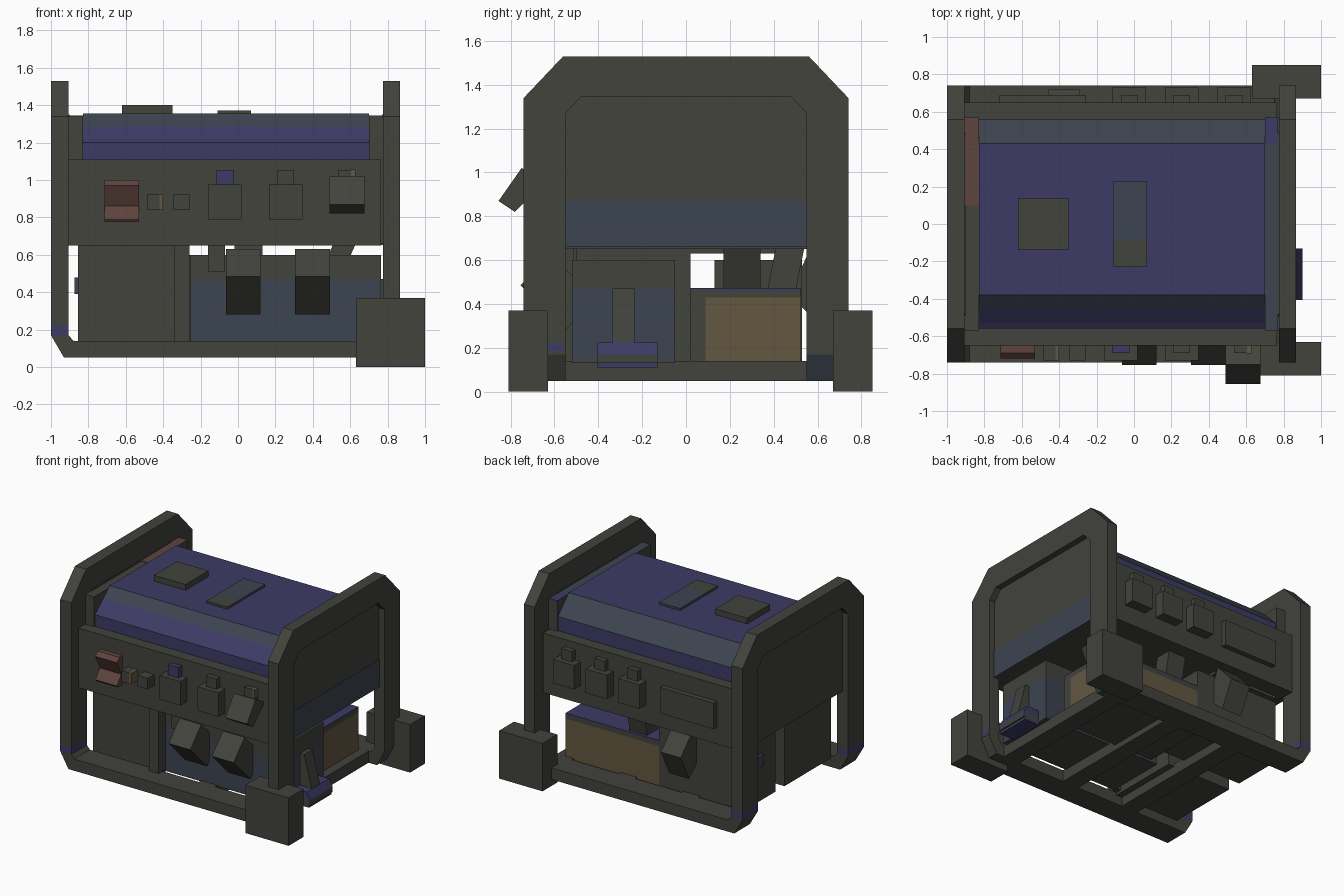
import bpy, bmesh


def material(name, rgb):
    m = bpy.data.materials.new(name)
    m.diffuse_color = (*rgb, 1)
    return m


GREY = material("olive grey", (0.054, 0.056, 0.046))
VIOLET = material("violet blue", (0.046, 0.044, 0.128))
SLATE = material("slate blue", (0.046, 0.058, 0.080))
OCHRE = material("ochre brown", (0.125, 0.096, 0.053))
RED = material("red brown", (0.112, 0.057, 0.047))


def prism(name, axis, pts, a, b, mat):
    """Extrude a closed profile along one axis from a to b."""
    place = {"x": lambda p, t: (t, p[0], p[1]),
             "y": lambda p, t: (p[0], t, p[1]),
             "z": lambda p, t: (p[0], p[1], t)}[axis]
    bm = bmesh.new()
    lo = [bm.verts.new(place(p, a)) for p in pts]
    hi = [bm.verts.new(place(p, b)) for p in pts]
    bm.faces.new(lo)
    bm.faces.new(hi[::-1])
    for i in range(len(pts)):
        j = (i + 1) % len(pts)
        bm.faces.new((lo[i], hi[i], hi[j], lo[j]))
    bmesh.ops.recalc_face_normals(bm, faces=bm.faces)
    me = bpy.data.meshes.new(name)
    bm.to_mesh(me)
    bm.free()
    me.materials.append(mat)
    ob = bpy.data.objects.new(name, me)
    bpy.context.collection.objects.link(ob)
    return ob


def box(name, x, y, z, mat=GREY):
    return prism(name, "z", [(x[0], y[0]), (x[1], y[0]), (x[1], y[1]), (x[0], y[1])], *z, mat)


def paint(ob, mat, rule):
    """Give a second colour to the faces that satisfy a rule."""
    ob.data.materials.append(mat)
    for f in ob.data.polygons:
        if rule(f):
            f.material_index = 1


# End hoops: chamfered arches at both ends
half_out = [(0.74, 0.22), (0.74, 1.34), (0.56, 1.53)]
half_in = [(0.48, 1.345), (0.55, 1.27), (0.55, 0.22)]
mirror = lambda pts: [(-u, v) for u, v in reversed(pts)]
hoop = half_out + mirror(half_out) + mirror(half_in) + half_in
for side, x0, x1 in (("left", -1.0, -0.905), ("right", 0.775, 0.865)):
    prism(side + "_hoop", "x", hoop, x0, x1, GREY)

# Base rails curving up into the posts, with coloured bands
rail = [(-1, 0.17), (-0.93, 0.05), (0.80, 0.05), (0.865, 0.17), (0.865, 0.22),
        (0.775, 0.22), (0.775, 0.17), (0.75, 0.14), (-0.88, 0.14), (-0.905, 0.17)]
for side, y0, y1 in (("front", -0.74, -0.55), ("back", 0.55, 0.74)):
    ob = prism(side + "_rail", "y", rail, y0, y1, GREY)
    box(side + "_post_band", (-1, -0.905), (y0, y1), (0.17, 0.22), VIOLET)
paint(ob, SLATE, lambda f: f.normal.x > 0.5 and f.normal.z < -0.2 and f.center.x > 0.8)
box("front_right_band", (0.775, 0.867), (-0.74, -0.55), (0.185, 0.22), VIOLET)
for i, x in enumerate((-0.42, 0.12, 0.66)):
    box(f"cross_rail_{i}", (x - 0.07, x + 0.07), (-0.55, 0.55), (0.05, 0.14))

# Wheel blocks
box("front_wheel", (0.63, 1.0), (-0.81, -0.63), (0, 0.37))
box("back_wheel", (0.63, 1.0), (0.67, 0.85), (0, 0.37))

# Control panels front and back
for side, y0, y1 in (("front", -0.65, -0.56), ("back", 0.56, 0.65)):
    box(side + "_panel", (-0.905, 0.765), (y0, y1), (0.65, 1.11))

# End panels, filling the hoops
window = [(-0.555, 0.66), (0.555, 0.66), (0.555, 1.27), (0.48, 1.35), (-0.48, 1.35), (-0.555, 1.27)]
prism("left_window", "x", window, -0.95, -0.90, GREY)
prism("right_window", "x", window, 0.77, 0.818, GREY)
box("right_window_lower", (0.81, 0.823), (-0.55, 0.55), (0.66, 0.87), SLATE)
box("left_panel", (-0.905, -0.83), (-0.57, 0.57), (0.66, 1.34))
box("left_panel_top", (-0.905, -0.83), (0.10, 0.57), (1.34, 1.346), RED)
box("right_panel", (0.70, 0.78), (-0.57, 0.57), (0.66, 1.335))
box("right_panel_top", (0.70, 0.77), (-0.57, 0.43), (1.335, 1.345), SLATE)
box("right_panel_top_back", (0.70, 0.77), (0.43, 0.57), (1.335, 1.345), VIOLET)

# Tank with sloped shoulders; slate shoulders chosen by height and slope
tank = prism("tank", "x", [(-0.56, 0.66), (-0.56, 1.20), (-0.53, 1.22), (-0.455, 1.287),
                           (-0.38, 1.355), (0.43, 1.355), (0.56, 1.22), (0.56, 0.66)],
             -0.83, 0.70, VIOLET)
paint(tank, SLATE, lambda f: 0.1 < f.normal.z < 0.95 and (f.center.z > 1.3 or f.center.y > 0))
box("tank_floor", (-0.905, 0.78), (-0.56, 0.56), (0.652, 0.66))
box("tank_cap", (-0.62, -0.35), (-0.14, 0.14), (1.35, 1.40))
box("gauge_front", (-0.11, 0.07), (-0.23, -0.09), (1.35, 1.372))
box("gauge_back", (-0.11, 0.07), (-0.09, 0.23), (1.35, 1.372), SLATE)

# Front switches
prism("rocker_switch", "x", [(-0.64, 0.775), (-0.71, 0.775), (-0.72, 0.79), (-0.665, 0.86),
                             (-0.72, 0.97), (-0.69, 1.0), (-0.64, 1.0)], -0.715, -0.53, RED)
box("knob_left", (-0.485, -0.42), (-0.73, -0.64), (0.84, 0.925))
box("knob_left_edge", (-0.42, -0.40), (-0.73, -0.64), (0.84, 0.925), OCHRE)
box("knob_right", (-0.345, -0.26), (-0.73, -0.64), (0.84, 0.925))

# Sockets with tabs, front and back
for i, (x, mat) in enumerate(((-0.07, VIOLET), (0.255, GREY), (0.58, GREY))):
    if i < 2:
        box(f"front_socket_{i}", (x - 0.09, x + 0.09), (-0.73, -0.64), (0.79, 0.975))
    box(f"front_tab_{i}", (x - 0.045, x + 0.045), (-0.69, -0.64), (0.97, 1.055), mat)
box("front_tab_edge", (0.605, 0.627), (-0.693, -0.64), (1.0, 1.056), OCHRE)
prism("socket_flap", "x", [(-0.855, 0.87), (-0.75, 1.02), (-0.64, 0.96), (-0.78, 0.82)],
      0.49, 0.675, GREY)
for i, x in enumerate((-0.025, 0.255, 0.535)):
    box(f"back_socket_{i}", (x - 0.09, x + 0.09), (0.64, 0.73), (0.79, 0.975))
    box(f"back_tab_{i}", (x - 0.045, x + 0.045), (0.64, 0.69), (0.97, 1.055))
box("back_label_box", (-0.72, -0.26), (0.64, 0.69), (0.78, 0.98))

# Engine blocks on the left
box("engine_front", (-0.855, -0.30), (-0.55, 0.02), (0.12, 0.655))
box("engine_back", (-0.855, -0.14), (0.13, 0.53), (0.12, 0.60))
box("engine_back_top", (-0.855, -0.30), (0.02, 0.53), (0.63, 0.655))
box("engine_post", (-0.34, -0.26), (-0.60, -0.50), (0.14, 0.65))
box("side_plug", (-0.875, -0.85), (0.30, 0.42), (0.39, 0.48), SLATE)

# Alternator block on the right
box("alternator_lower", (-0.255, 0.765), (-0.52, -0.05), (0.14, 0.47), SLATE)
box("alternator_upper", (-0.255, 0.765), (-0.52, -0.05), (0.47, 0.60))
box("alternator_base", (-0.255, 0.765), (-0.52, -0.05), (0.132, 0.14))
prism("side_strut", "y", [(0.76, 0.47), (0.80, 0.47), (0.87, 0.20), (0.76, 0.20)],
      -0.335, -0.235, GREY)
prism("side_step", "y", [(0.76, 0.17), (0.90, 0.17), (0.87, 0.225), (0.76, 0.225)],
      -0.405, -0.13, VIOLET)
box("side_step_middle", (0.76, 0.90), (-0.405, -0.13), (0.13, 0.17))
box("side_step_base", (0.76, 0.89), (-0.405, -0.13), (0.11, 0.13), VIOLET)

# Muffler box at the back
box("muffler_edge", (-0.14, 0.66), (0.02, 0.09), (0.10, 0.465))
box("muffler_body", (-0.14, 0.66), (0.09, 0.525), (0.10, 0.43), OCHRE)
box("muffler_rim", (-0.14, 0.66), (0.09, 0.525), (0.43, 0.465))
box("muffler_lid", (-0.14, 0.66), (0.02, 0.525), (0.465, 0.473), VIOLET)
box("muffler_base", (-0.14, 0.66), (0.02, 0.525), (0.094, 0.10))

# Tilted fittings under the panels
for i, x in enumerate((0.028, 0.398)):
    prism(f"front_fitting_{i}", "x", [(-0.755, 0.485), (-0.62, 0.63), (-0.42, 0.43), (-0.55, 0.28)],
          x - 0.093, x + 0.093, GREY)
prism("back_fitting", "x", [(0.72, 0.50), (0.57, 0.66), (0.47, 0.44), (0.62, 0.30)],
      -0.46, -0.29, GREY)
box("front_bracket", (-0.16, -0.07), (-0.58, -0.51), (0.51, 0.66))
prism("inner_duct", "y", [(0.42, 0.46), (0.54, 0.46), (0.63, 0.66), (0.51, 0.66)], 0.17, 0.34, GREY)
prism("outer_duct", "x", [(0.37, 0.46), (0.50, 0.46), (0.54, 0.66), (0.41, 0.66)], -0.02, 0.13, GREY)
